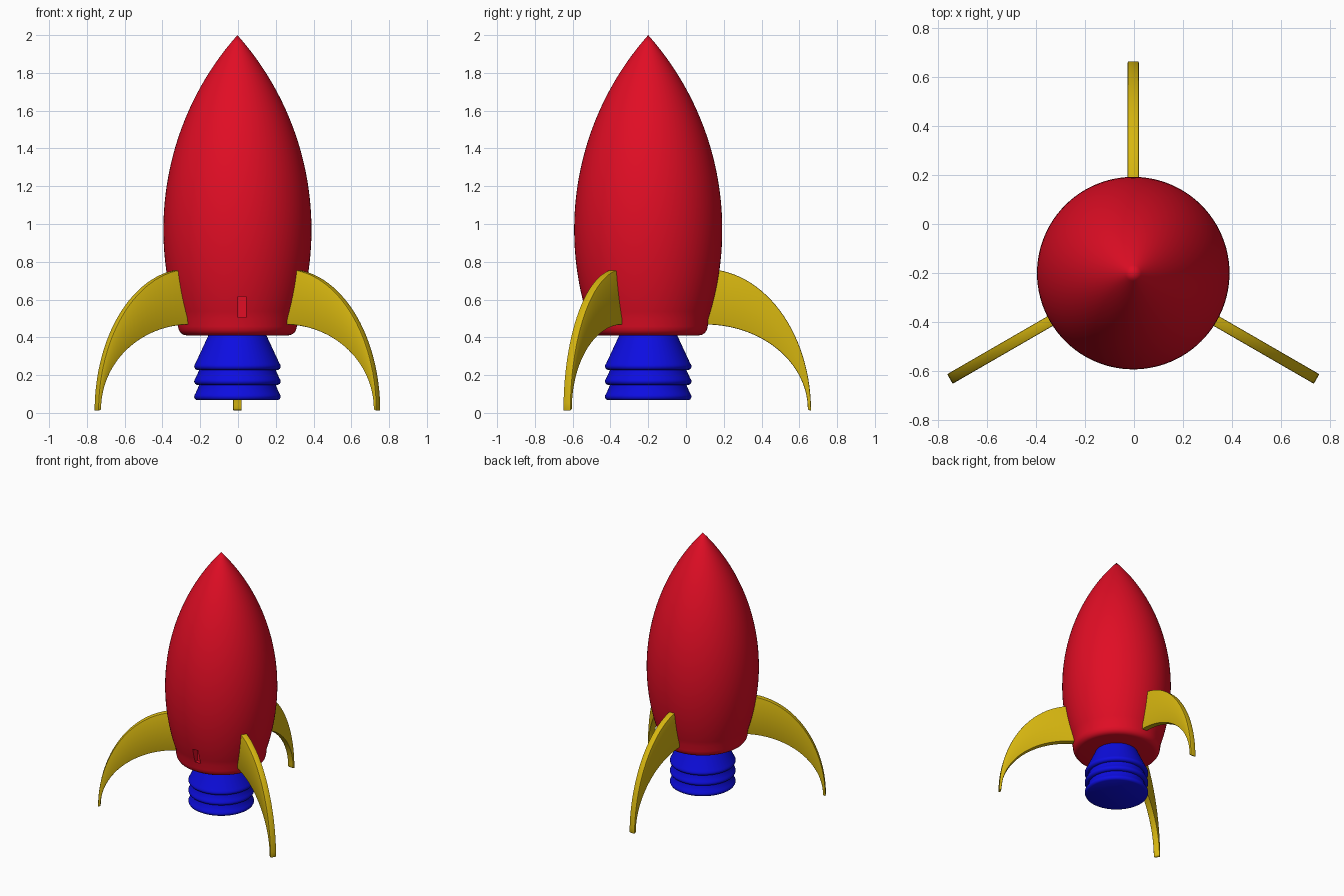
import bpy, bmesh, math
from mathutils import Matrix, Vector

if "Cube" in bpy.data.objects:
    bpy.data.objects.remove(bpy.data.objects["Cube"])

CX, CY = -0.003, -0.2   # rocket axis


def mat(name, col):
    m = bpy.data.materials.new(name)
    m.diffuse_color = (*col, 1)
    m.use_nodes = True
    m.node_tree.nodes["Principled BSDF"].inputs["Base Color"].default_value = m.diffuse_color
    return m


RED = mat("red", (0.75, 0.004, 0.018))
BLUE = mat("blue", (0.004, 0.004, 0.75))
YELLOW = mat("yellow", (0.68, 0.47, 0.005))


def finish(name, bm, material):
    bmesh.ops.recalc_face_normals(bm, faces=bm.faces)
    me = bpy.data.meshes.new(name)
    bm.to_mesh(me)
    bm.free()
    ob = bpy.data.objects.new(name, me)
    bpy.context.collection.objects.link(ob)
    me.materials.append(material)
    return ob


def activate(ob):
    bpy.ops.object.select_all(action='DESELECT')
    ob.select_set(True)
    bpy.context.view_layer.objects.active = ob


def smooth(ob, deg):
    activate(ob)
    bpy.ops.object.shade_smooth_by_angle(angle=math.radians(deg))


def lathe(name, profile, material, n=96):
    # closed surface of revolution, profile starts and ends on the axis
    bm = bmesh.new()
    rings = []
    for r, z in profile:
        if r < 1e-6:
            rings.append([bm.verts.new((CX, CY, z))] * n)
        else:
            rings.append([bm.verts.new((CX + r * math.cos(2 * math.pi * i / n),
                                        CY + r * math.sin(2 * math.pi * i / n), z))
                          for i in range(n)])
    for a, b in zip(rings, rings[1:]):
        for i in range(n):
            j = (i + 1) % n
            bm.faces.new(list(dict.fromkeys((a[i], a[j], b[j], b[i]))))
    return finish(name, bm, material)


# body: one circular arc from nose to tail, rounded lower rim
R, ZM, L = 0.392, 0.97, 1.03
rho = (R * R + L * L) / (2 * R)
prof = [(0, 2.0)]
for i in range(1, 41):
    z = 2.0 - 1.5 * i / 40
    prof.append((math.sqrt(rho ** 2 - (z - ZM) ** 2) - rho + R, z))
prof += [(0.315, 0.458), (0.310, 0.438), (0.300, 0.423), (0.286, 0.414), (0.272, 0.411), (0, 0.411)]
body = lathe("body", prof, RED)

# small notch in the front of the body
bm = bmesh.new()
bmesh.ops.create_cube(bm, size=1, matrix=Matrix.Translation((0.021, -0.545, 0.56))
                      @ Matrix.Diagonal((0.044, 0.11, 0.11, 1)))
cutter = finish("notch_cutter", bm, RED)
cutter.hide_render = True
mod = body.modifiers.new("notch", 'BOOLEAN')
mod.operation, mod.solver, mod.object = 'DIFFERENCE', 'EXACT', cutter
activate(body)
bpy.ops.object.modifier_apply(modifier="notch")
bpy.data.objects.remove(cutter)
smooth(body, 35)

# engine nozzle: flared cone with three rounded rings
prof = [(0, 0.43), (0.145, 0.43), (0.156, 0.405)]
for zt, zb, r0 in ((0.405, 0.227, 0.156), (0.227, 0.148, 0.203), (0.148, 0.067, 0.203)):
    if zt < 0.4:
        prof.append((r0, zt - 0.002))
    prof += [(0.222, zb + 0.036), (0.228, zb + 0.026), (0.229, zb + 0.016),
             (0.224, zb + 0.006), (0.214, zb)]
    if zb > 0.1:
        prof.append((0.203, zb))
prof.append((0, 0.067))
nozzle = lathe("engine_nozzle", prof, BLUE)
smooth(nozzle, 40)


# fins: curved blade between two elliptical arcs
def fin(name, deg, steps=28, half=0.0225):
    ang = math.radians(deg)
    out, side = Vector((math.cos(ang), math.sin(ang), 0)), Vector((-math.sin(ang), math.cos(ang), 0))
    base = Vector((CX, CY, 0))
    bm = bmesh.new()
    sections = []
    for i in range(steps + 1):
        t = math.pi / 2 * i / steps
        o = (0.30 + 0.562 * math.sin(t), 0.01 + 0.752 * math.cos(t))
        q = (0.30 + 0.545 * math.sin(t), 0.018 + 0.45 * math.cos(t))
        sections.append([bm.verts.new(base + out * r + side * s + Vector((0, 0, z)))
                         for (r, z), s in ((o, half), (o, -half), (q, -half), (q, half))])
    for a, b in zip(sections, sections[1:]):
        for k in range(4):
            bm.faces.new((a[k], a[(k + 1) % 4], b[(k + 1) % 4], b[k]))
    bm.faces.new(sections[0])
    bm.faces.new(sections[-1])
    ob = finish(name, bm, YELLOW)
    bev = ob.modifiers.new("edge", 'BEVEL')
    bev.width, bev.segments, bev.angle_limit = 0.005, 2, math.radians(50)
    activate(ob)
    bpy.ops.object.modifier_apply(modifier="edge")
    smooth(ob, 30)


for label, deg in (("back_fin", 90), ("left_fin", 210), ("right_fin", -30)):
    fin(label, deg)
